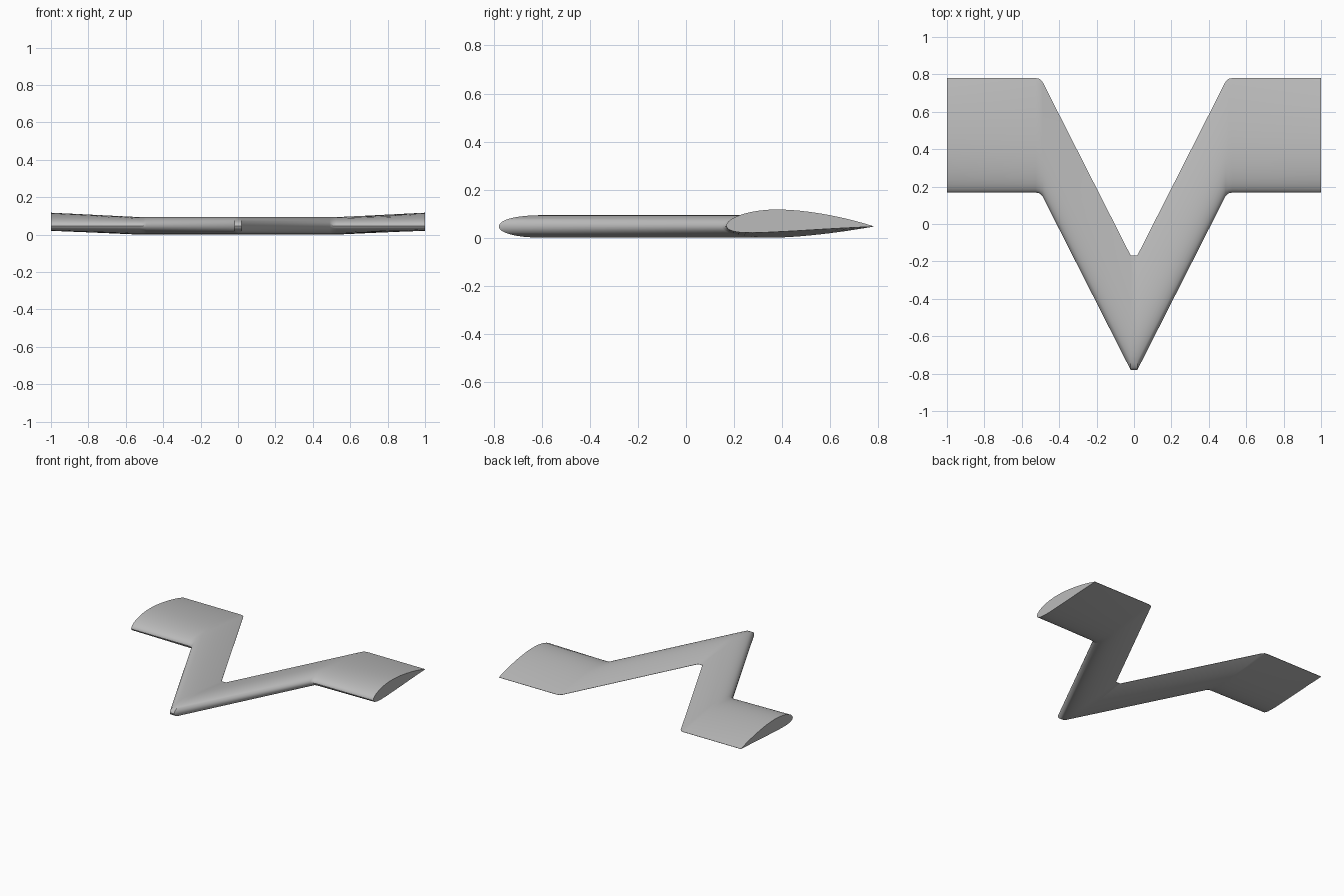
import bpy, bmesh, math

if "Cube" in bpy.data.objects:
    bpy.data.objects.remove(bpy.data.objects["Cube"], do_unlink=True)

CHORD = 0.612
THICK = 0.153
MID_Z = 0.0465
STEPS = 22

# Half-span stations: x, leading edge y, maximum camber
half = [(0.018, -0.78, 0), (0.49, 0.15, 0), (0.505, 0.164, 0),
        (0.525, 0.168, 0), (1.0, 0.168, 0.04)]
stations = [(-x, y, c) for x, y, c in reversed(half)] + half


def half_thickness(t):
    return 5 * THICK * (0.2969 * math.sqrt(t) - 0.126 * t - 0.3516 * t**2
                        + 0.2843 * t**3 - 0.1015 * t**4)


def camber_line(t, camber, peak=0.4):
    """Height and slope of the curved centre line."""
    d = peak if t < peak else 1 - peak
    h = camber / d**2 * (1 - 2 * peak + 2 * peak * t - t * t if t >= peak
                         else 2 * peak * t - t * t)
    return h, 2 * camber / d**2 * (peak - t)


def aerofoil(camber):
    """Closed section: over the top to the nose, back along the underside."""
    ts = [(1 - math.cos(math.pi * i / STEPS)) / 2 for i in range(STEPS + 1)]
    path = [(t, 1) for t in reversed(ts)] + [(t, -1) for t in ts[1:]]
    pts = []
    for t, side in path:
        h, slope = camber_line(t, camber)
        a, w = math.atan(slope), side * half_thickness(t)
        pts.append((t - w * math.sin(a), h + w * math.cos(a)))
    return pts


# Loft the sections from tip to tip
bm = bmesh.new()
rings = [[bm.verts.new((x, lead + CHORD * u, MID_Z + CHORD * v))
          for u, v in aerofoil(camber)] for x, lead, camber in stations]
for a, b in zip(rings, rings[1:]):
    n = len(a)
    for i in range(n):
        j = (i + 1) % n
        bm.faces.new((a[i], a[j], b[j], b[i]))

# Flat tip caps
bm.faces.new(rings[0])
bm.faces.new(rings[-1])
bmesh.ops.recalc_face_normals(bm, faces=bm.faces)

mesh = bpy.data.meshes.new("swept_wing")
bm.to_mesh(mesh)
bm.free()
wing = bpy.data.objects.new("swept_wing", mesh)
bpy.context.collection.objects.link(wing)

# Single grey material
grey = bpy.data.materials.new("plain_grey")
grey.use_nodes = True
colour = (0.5, 0.5, 0.5, 1)
grey.diffuse_color = colour
grey.node_tree.nodes["Principled BSDF"].inputs["Base Color"].default_value = colour
mesh.materials.append(grey)

bpy.ops.object.select_all(action="DESELECT")
wing.select_set(True)
bpy.context.view_layer.objects.active = wing
bpy.ops.object.shade_smooth_by_angle(angle=math.radians(30))
